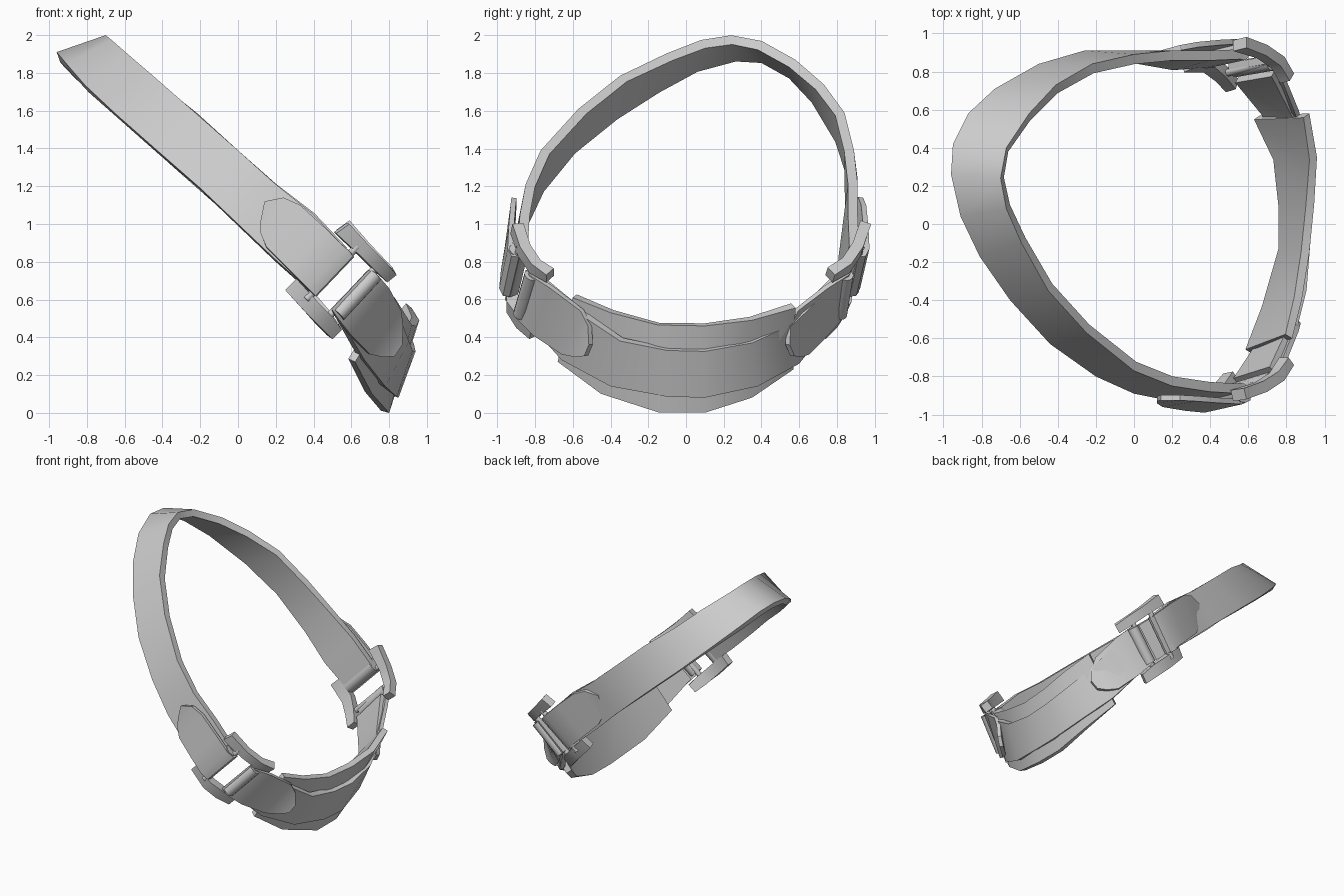
import bpy, bmesh
from mathutils import Vector

grey = bpy.data.materials.new("grey")
grey.diffuse_color = (0.6, 0.6, 0.6, 1)


def finish(bm, name):
    bmesh.ops.recalc_face_normals(bm, faces=bm.faces)
    me = bpy.data.meshes.new(name)
    bm.to_mesh(me)
    bm.free()
    me.materials.append(grey)
    ob = bpy.data.objects.new(name, me)
    bpy.context.collection.objects.link(ob)
    bpy.ops.object.select_all(action='DESELECT')
    ob.select_set(True)
    bpy.context.view_layer.objects.active = ob
    bpy.ops.object.shade_smooth_by_angle(angle=0.6)
    return ob


def ribbon(name, stations, thick, flip=False):
    """Solid band; each station is the lower and upper edge of its outer face."""
    lo = [Vector(s[:3]) for s in stations]
    up = [Vector(s[3:]) for s in stations]
    mid = [(a + b) / 2 for a, b in zip(lo, up)]
    bm = bmesh.new()
    rings = []
    n = len(mid)
    for i in range(n):
        t = mid[min(i + 1, n - 1)] - mid[max(i - 1, 0)]
        inward = (up[i] - lo[i]).cross(t).normalized() * thick
        if flip:
            inward = -inward
        pts = (lo[i], up[i], up[i] + inward, lo[i] + inward)
        rings.append([bm.verts.new(p) for p in pts])
    for a, b in zip(rings, rings[1:]):
        for k in range(4):
            m = (k + 1) % 4
            bm.faces.new((a[k], a[m], b[m], b[k]))
    bm.faces.new(rings[0])
    bm.faces.new(rings[-1][::-1])
    return finish(bm, name)


def rod(name, a, b, r):
    a, b = Vector(a), Vector(b)
    bm = bmesh.new()
    bmesh.ops.create_cone(bm, cap_ends=True, segments=12, radius1=r, radius2=r,
                          depth=(b - a).length)
    q = (b - a).to_track_quat('Z', 'Y')
    for v in bm.verts:
        v.co = q @ v.co + (a + b) / 2
    return finish(bm, name)


def back_point(p):
    # far side is mirrored, with a slight twist that fades along the tab
    x, y, z = p
    k = min(max((-y - 0.55) / 0.3, 0), 1)
    return (x, -y + 0.035 - 0.055 * k + 0.23 * k * (x + z - 1.235), z)


def back(s):
    return back_point(s[:3]) + back_point(s[3:])


# long strap
strap_end = [(.37, -.94, .66, .57, -.89, .87), (.20, -.93, .81, .40, -.88, 1.05)]
strap = strap_end + [
    (0, -.89, 1.0, .20, -.85, 1.21),
    (-.20, -.80, 1.19, 0, -.77, 1.39),
    (-.44, -.63, 1.40, -.25, -.57, 1.61),
    (-.65, -.40, 1.585, -.45, -.35, 1.785),
    (-.81, -.17, 1.735, -.59, -.10, 1.905),
    (-.91, .04, 1.85, -.67, .08, 1.975),
    (-.96, .26, 1.91, -.70, .24, 2.0),
    (-.95, .42, 1.90, -.67, .40, 1.97),
    (-.87, .58, 1.81, -.55, .58, 1.87),
    (-.73, .71, 1.67, -.41, .73, 1.74),
    (-.50, .84, 1.45, -.22, .84, 1.59),
    (-.26, .91, 1.235, 0, .89, 1.39),
    (0, .895, 1.0, .20, .91, 1.21),
] + [back(s) for s in reversed(strap_end)]
ribbon("strap", strap, .052, True)

# padded liner at the right-hand end
ribbon("liner", [
    (.62, -.68, .27, .83, -.60, .61),
    (.71, -.45, .10, .88, -.40, .53),
    (.80, -.14, 0, .92, -.15, .465),
    (.80, .10, 0, .945, .10, .46),
    (.77, .35, .08, .96, .35, .49),
    (.66, .57, .23, .92, .58, .555)], .045)

# outer band running from buckle to buckle
band_end = [(.55, -.84, .48, .74, -.78, .70)]
ribbon("outer_band", band_end + [
    (.67, -.66, .28, .86, -.53, .50),
    (.78, -.40, .14, .905, -.35, .38),
    (.84, -.10, .085, .925, -.10, .33),
    (.85, .10, .08, .94, .10, .325),
    (.81, .38, .14, .93, .35, .37),
    (.70, .60, .26, .87, .57, .47)] + [back(s) for s in band_end], .045)

# folded strap ends and buckle rails, built once per side
parts = {
    "strap_fold": (.028, [
        (.12, -.93, 1.02, .14, -.925, 1.12),
        (.12, -.94, .95, .24, -.925, 1.14),
        (.15, -.96, .88, .33, -.93, 1.10),
        (.27, -.98, .76, .46, -.94, .98),
        (.37, -.99, .66, .57, -.945, .87),
        (.41, -.97, .62, .61, -.925, .83),
        (.415, -.935, .615, .615, -.885, .825),
        (.38, -.91, .65, .58, -.86, .86)]),
    "band_fold": (.028, [
        (.53, -.85, .51, .72, -.79, .72),
        (.495, -.87, .55, .685, -.81, .755),
        (.495, -.91, .55, .69, -.85, .755),
        (.53, -.90, .50, .74, -.83, .73),
        (.60, -.81, .41, .80, -.72, .66),
        (.70, -.66, .31, .865, -.56, .54),
        (.77, -.59, .295, .875, -.52, .46),
        (.83, -.54, .30, .87, -.515, .36)]),
    "upper_rail": (.06, [
        (.52, -.93, .95, .59, -.92, 1.0),
        (.65, -.89, .83, .70, -.88, .88),
        (.74, -.83, .74, .79, -.82, .79),
        (.79, -.74, .69, .84, -.74, .73)]),
    "lower_rail": (.06, [
        (.25, -.95, .65, .31, -.95, .71),
        (.36, -.95, .53, .42, -.95, .59),
        (.44, -.90, .45, .50, -.89, .51),
        (.50, -.83, .39, .55, -.82, .44)]),
}
# rolled cores inside the folds, and the thin bars through them
bars = {"strap_bar": ((.36, -.94, .60), (.63, -.88, .88), .02),
        "band_bar": ((.47, -.87, .50), (.74, -.81, .78), .02),
        "strap_roll": ((.37, -.935, .655), (.57, -.885, .865), .052),
        "band_roll": ((.53, -.875, .52), (.725, -.815, .73), .042)}

for name, (thick, st) in parts.items():
    ribbon("front_" + name, st, thick)
    ribbon("back_" + name, [back(s) for s in st], thick, True)
for name, (a, b, r) in bars.items():
    rod("front_" + name, a, b, r)
    rod("back_" + name, back_point(a), back_point(b), r)
